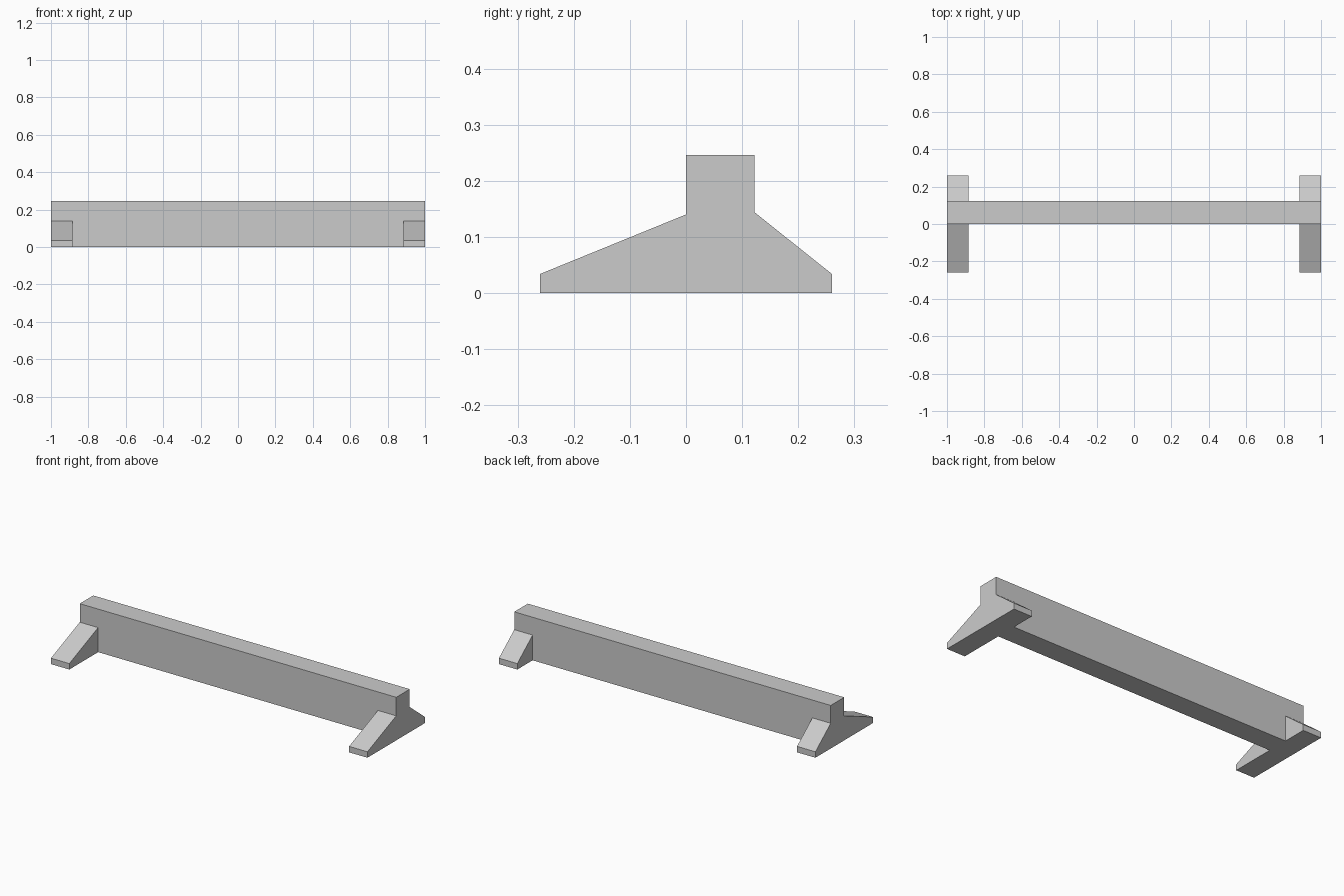
import bpy
import bmesh
from mathutils import Vector

cube = bpy.data.objects.get("Cube")
if cube:
    bpy.data.objects.remove(cube, do_unlink=True)

# Single plain grey
grey = bpy.data.materials.new("plain_grey")
grey.use_nodes = True
colour = (0.6, 0.6, 0.6, 1)
grey.diffuse_color = colour
grey.node_tree.nodes["Principled BSDF"].inputs["Base Color"].default_value = colour


def prism(name, profile, x0, x1):
    """Extrude a (y, z) profile along x from x0 to x1."""
    bm = bmesh.new()
    face = bm.faces.new([bm.verts.new((x0, y, z)) for y, z in profile])
    ext = bmesh.ops.extrude_face_region(bm, geom=[face])
    moved = [v for v in ext["geom"] if isinstance(v, bmesh.types.BMVert)]
    bmesh.ops.translate(bm, verts=moved, vec=Vector((x1 - x0, 0, 0)))
    bmesh.ops.recalc_face_normals(bm, faces=bm.faces)
    mesh = bpy.data.meshes.new(name)
    bm.to_mesh(mesh)
    bm.free()
    mesh.materials.append(grey)
    obj = bpy.data.objects.new(name, mesh)
    bpy.context.collection.objects.link(obj)
    return obj


DEPTH, HEIGHT = 0.122, 0.246   # beam section
REACH, LIP = 0.26, 0.034       # foot tip and its low end face
FOOT_WIDTH = 0.116

# Long upright beam
prism("beam", [(0, 0), (DEPTH, 0), (DEPTH, HEIGHT), (0, HEIGHT)], -1, 1)

# Sloping feet in front of and behind each end of the beam
for side, x0 in (("right", -1), ("left", 1 - FOOT_WIDTH)):
    for place, root, tip, top in (("front", 0, -REACH, 0.14),
                                  ("back", DEPTH, REACH, 0.144)):
        prism(f"{place}_{side}_foot",
              [(root, 0), (tip, 0), (tip, LIP), (root, top)],
              x0, x0 + FOOT_WIDTH)
